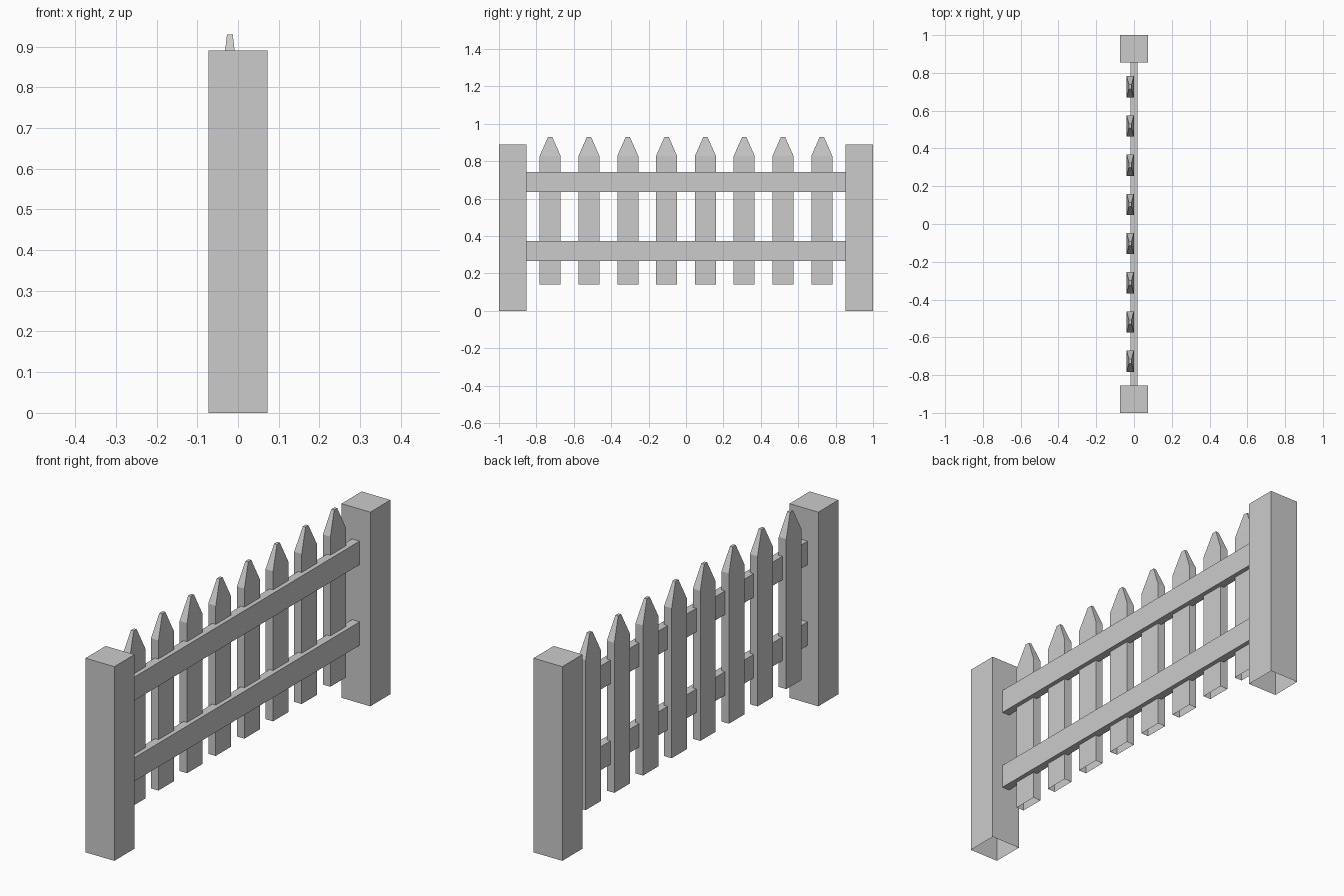
import bpy
import bmesh

cube = bpy.data.objects.get("Cube")
if cube:
    bpy.data.objects.remove(cube, do_unlink=True)

grey = bpy.data.materials.new("plain grey")
grey.use_nodes = True
grey.diffuse_color = (0.6, 0.6, 0.6, 1)
bsdf = next(n for n in grey.node_tree.nodes if n.type == 'BSDF_PRINCIPLED')
bsdf.inputs["Base Color"].default_value = grey.diffuse_color


def loft(name, x, y, sections, open_bottom=False):
    """Stack rectangles (half width x, half width y, height) into a flat-faced solid."""
    bm = bmesh.new()
    rings = [[bm.verts.new((x + sx * hx, y + sy * hy, z))
              for sx, sy in ((-1, -1), (1, -1), (1, 1), (-1, 1))]
             for hx, hy, z in sections]
    for low, high in zip(rings, rings[1:]):
        for i in range(4):
            j = (i + 1) % 4
            bm.faces.new((low[i], low[j], high[j], high[i]))
    bm.faces.new(rings[-1])
    if not open_bottom:
        bm.faces.new(rings[0][::-1])
    mesh = bpy.data.meshes.new(name)
    bm.to_mesh(mesh)
    bm.free()
    mesh.materials.append(grey)
    obj = bpy.data.objects.new(name, mesh)
    bpy.context.collection.objects.link(obj)


# End posts, hollow underneath
post = 0.073
for name, side in (("front_post", -1), ("back_post", 1)):
    loft(name, 0, side * (1 - post), [(post, post, 0), (post, post, 0.89)], True)

# Horizontal rails between the posts
for name, z in (("lower_rail", 0.265), ("upper_rail", 0.635)):
    loft(name, 0, 0, [(0.019, 0.854, z), (0.019, 0.854, z + 0.108)])

# Pointed pickets, hollow underneath
count, spacing = 8, 0.2075
for i in range(count):
    y = (i - (count - 1) / 2) * spacing
    loft(f"picket_{i + 1}", -0.02, y,
         [(0.019, 0.056, 0.14), (0.019, 0.056, 0.828), (0.007, 0.011, 0.93)], True)
